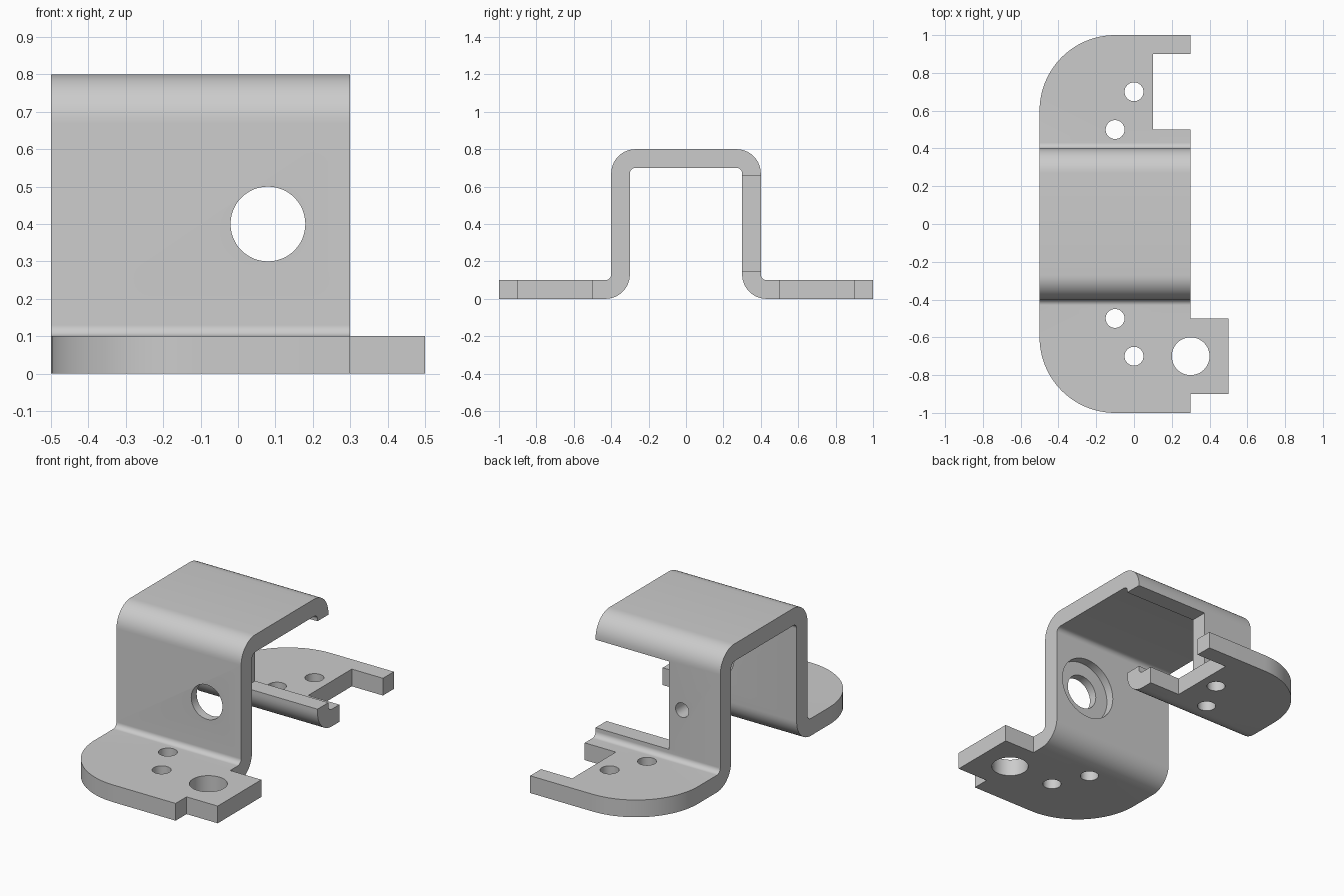
import bpy
import bmesh
from math import sin, cos, pi, radians

cube = bpy.data.objects.get("Cube")
if cube:
    bpy.data.objects.remove(cube, do_unlink=True)

STEEL = bpy.data.materials.new("plain grey metal")
STEEL.use_nodes = True
GREY = (0.6, 0.6, 0.6, 1)
STEEL.diffuse_color = GREY
STEEL.node_tree.nodes["Principled BSDF"].inputs["Base Color"].default_value = GREY


def arc(cx, cy, r, start, end, n=12):
    """Points on an arc, angles in degrees."""
    angles = [radians(start + (end - start) * i / n) for i in range(n + 1)]
    return [(cx + r * cos(a), cy + r * sin(a)) for a in angles]


def circle(cx, cy, r, n=48):
    return arc(cx, cy, r, 0, 360, n)[:-1]


def rect(a0, a1, b0, b1):
    return [(a0, b0), (a1, b0), (a1, b1), (a0, b1)]


def prism(name, outline, axis, lo, hi):
    """Extrude a flat outline along the given axis."""
    place = {"x": lambda a, b, t: (t, a, b),
             "y": lambda a, b, t: (a, t, b),
             "z": lambda a, b, t: (a, b, t)}[axis]
    bm = bmesh.new()
    ends = [[bm.verts.new(place(a, b, t)) for a, b in outline] for t in (lo, hi)]
    for ring in ends:
        bm.faces.new(ring)
    n = len(outline)
    for i in range(n):
        j = (i + 1) % n
        bm.faces.new((ends[0][i], ends[0][j], ends[1][j], ends[1][i]))
    bmesh.ops.recalc_face_normals(bm, faces=bm.faces)
    mesh = bpy.data.meshes.new(name)
    bm.to_mesh(mesh)
    bm.free()
    mesh.materials.append(STEEL)
    obj = bpy.data.objects.new(name, mesh)
    bpy.context.collection.objects.link(obj)
    return obj


# Bent sheet: half of the hat section, outer skin then inner skin
BIG, SMALL = 0.13, 0.03
outer = (arc(0.27, 0.67, BIG, 90, 0) + arc(0.43, 0.13, SMALL, 180, 270)
         + [(1, 0.1)])
inner = ([(1, 0)] + arc(0.43, 0.13, BIG, 270, 180)
         + arc(0.27, 0.67, SMALL, 0, 90))
mirror = lambda pts: [(-a, b) for a, b in reversed(pts)]
bracket = prism("bent_bracket", mirror(outer) + outer + inner + mirror(inner),
                "x", -0.5, 0.5)

cutters = []


def cut(*args):
    obj = prism("cutter", *args)
    obj.hide_render = True
    cutters.append(obj)


# Trim the free edge, leaving the locating tab on the front flange
cut(rect(0.3, 0.6, -0.5, 1.1), "z", -0.1, 0.9)
cut(rect(0.3, 0.6, -1.1, -0.9), "z", -0.1, 0.9)

# Notch in the back flange and window in the back wall
cut(rect(0.1, 0.4, 0.5, 0.9), "z", -0.1, 0.2)
cut(rect(-0.17, 0.4, 0.15, 0.66), "y", 0.2, 0.5)

# Rounded flange corners and screw holes on both sides
for s in (-1, 1):
    corner = [(x, s * y) for x, y in arc(-0.1, 0.6, 0.4, 90, 180, 24)]
    cut([(-0.1, s * 1.1)] + corner + [(-0.6, s * 0.6), (-0.6, s * 1.1)],
        "z", -0.1, 0.2)
    for x, y in ((0, 0.7), (-0.1, 0.5)):
        cut(circle(x, s * y, 0.05), "z", -0.1, 0.2)

# Tab hole, front wall hole with inner counterbore, back wall hole
cut(circle(0.3, -0.7, 0.1), "z", -0.1, 0.2)
cut(circle(0.08, 0.4, 0.1), "y", -0.5, -0.2)
cut(circle(0.08, 0.4, 0.18), "y", -0.35, -0.2)
cut(circle(-0.255, 0.4, 0.042), "y", 0.2, 0.5)

# Apply the cuts and shade
bpy.ops.object.select_all(action="DESELECT")
bpy.context.view_layer.objects.active = bracket
bracket.select_set(True)
for obj in cutters:
    mod = bracket.modifiers.new("cut", "BOOLEAN")
    mod.operation = "DIFFERENCE"
    mod.solver = "EXACT"
    mod.object = obj
    bpy.ops.object.modifier_apply(modifier=mod.name)
    bpy.data.objects.remove(obj, do_unlink=True)
bpy.ops.object.shade_smooth_by_angle(angle=radians(30))
